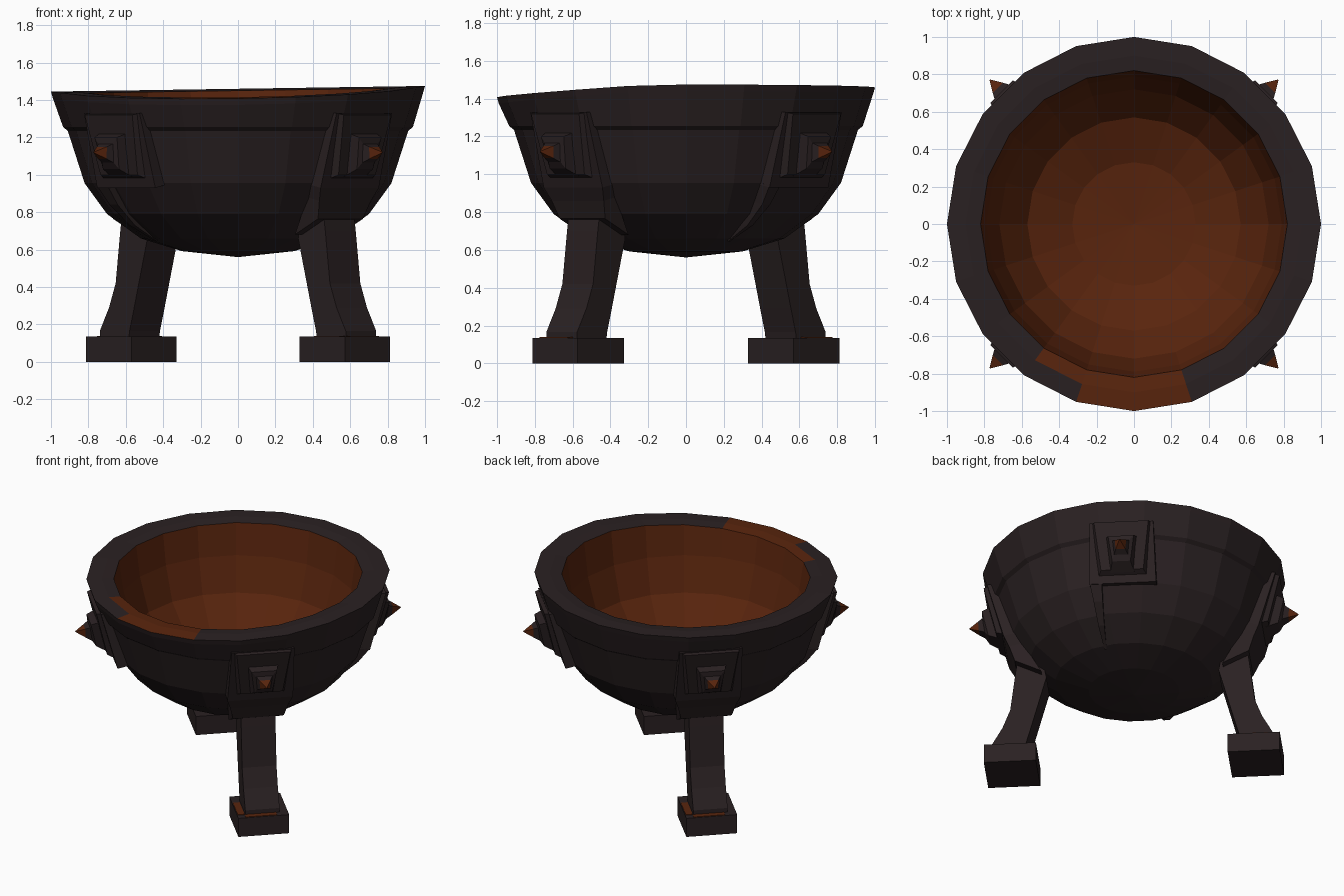
import bpy, bmesh, math

if "Cube" in bpy.data.objects:
    bpy.data.objects.remove(bpy.data.objects["Cube"])


def material(name, rgb):
    m = bpy.data.materials.new(name)
    m.diffuse_color = (*rgb, 1)
    m.use_nodes = True
    m.node_tree.nodes["Principled BSDF"].inputs["Base Color"].default_value = m.diffuse_color
    return m


IRON = material("dark iron", (0.023, 0.015, 0.016))
RUST = material("rusty orange", (0.10, 0.018, 0.004))


def finish(name, bm):
    bmesh.ops.recalc_face_normals(bm, faces=bm.faces[:])
    me = bpy.data.meshes.new(name)
    bm.to_mesh(me)
    bm.free()
    me.materials.append(IRON)
    me.materials.append(RUST)
    return me


def place(name, me, angle=0):
    ob = bpy.data.objects.new(name, me)
    ob.rotation_euler.z = angle
    bpy.context.collection.objects.link(ob)


def loft(bm, rings, rust_from=99):
    """Skin a list of four-point rings and cap both ends."""
    vs = [[bm.verts.new(p) for p in r] for r in rings]
    bm.faces.new(vs[0])
    bm.faces.new(vs[-1])
    for k, (a, b) in enumerate(zip(vs, vs[1:])):
        for i in range(4):
            j = (i + 1) % 4
            f = bm.faces.new((a[i], a[j], b[j], b[i]))
            f.material_index = int(k >= rust_from)


def bar(ro, zo, ri, zi, y1, y0=None):
    """Cross-section across a leg: outer and inner radius with heights, side limits."""
    y0 = -y1 if y0 is None else y0
    return [(ro, y0, zo), (ro, y1, zo), (ri, y1, zi), (ri, y0, zi)]


def panel(rt, zt, rb, zb, ht, hb):
    """Upright trapezoid facing outwards: top and bottom radius, height, half width."""
    return [(rt, -ht, zt), (rt, ht, zt), (rb, hb, zb), (rb, -hb, zb)]


# Bowl: 20-sided lathe, from the outside bottom over the rim to the inside bottom
N = 20
profile = [(0.30, 0.592), (0.52, 0.66), (0.70, 0.79), (0.82, 0.955), (0.91, 1.235),
           (0.935, 1.255), (0.99, 1.425), (1.0, 1.46), (0.90, 1.46), (0.82, 1.45),
           (0.79, 1.22), (0.72, 0.98), (0.57, 0.79), (0.33, 0.69)]
bm = bmesh.new()
rings = []
for k, (r, z) in enumerate(profile):
    ring = []
    for i in range(N):
        a = 2 * math.pi * i / N
        x, y = r * math.cos(a), r * math.sin(a)
        # the rim is worn: it leans and dips at the front
        dz = 0.015 * x - 0.065 * max(0, -y - 0.2) if 6 <= k <= 9 else 0
        ring.append(bm.verts.new((x, y, z + dz)))
    rings.append(ring)
for k in range(len(rings) - 1):
    for i in range(N):
        j = (i + 1) % N
        f = bm.faces.new((rings[k][i], rings[k][j], rings[k + 1][j], rings[k + 1][i]))
        worn = (k in (7, 8) and i in (14, 15)) or (k == 8 and i == 13)
        f.material_index = int(k >= 9 or worn)
for ring, z, mat in ((rings[0], 0.56, 0), (rings[-1], 0.66, 1)):
    c = bm.verts.new((0, 0, z))
    for i in range(N):
        f = bm.faces.new((ring[i], ring[(i + 1) % N], c))
        f.material_index = mat
place("bowl", finish("bowl", bm))

# Parts modelled along +x: leg_parts for the two corners with legs,
# stub_parts for the two without, shared_parts for all four
leg_parts, stub_parts, shared_parts = {}, {}, {}

# Curved leg
bm = bmesh.new()
loft(bm, [bar(0.93, 0.13, 0.71, 0.13, 0.115), bar(0.93, 0.165, 0.705, 0.165, 0.115),
          bar(0.86, 0.29, 0.67, 0.29, 0.115), bar(0.81, 0.42, 0.635, 0.42, 0.115),
          bar(0.775, 0.70, 0.57, 0.66, 0.115), bar(0.76, 0.80, 0.60, 0.80, 0.115)])
leg_parts["leg"] = finish("leg", bm)

# Square foot with rusty strips on its top ledge
bm = bmesh.new()
loft(bm, [bar(0.98, z, 0.635, z, 0.17) for z in (0, 0.135)])
leg_parts["foot"] = finish("foot", bm)
bm = bmesh.new()
for x0, x1, y0, y1 in ((0.935, 0.975, -0.12, 0.09), (0.74, 0.93, -0.165, -0.12)):
    loft(bm, [[(x0, y0, z), (x1, y0, z), (x1, y1, z), (x0, y1, z)] for z in (0.132, 0.139)])
for f in bm.faces:
    f.material_index = 1
leg_parts["foot_rust"] = finish("foot_rust", bm)

# Full brace joining a leg to the bowl
brace_top = [bar(0.955, 1.33, 0.86, 1.33, 0.21), bar(0.845, 0.93, 0.75, 0.95, 0.22)]
bm = bmesh.new()
loft(bm, brace_top + [bar(0.81, 0.86, 0.72, 0.88, 0.195),
                      bar(0.775, 0.765, 0.60, 0.68, 0.17)])
leg_parts["brace"] = finish("brace", bm)

# Broken brace where the leg is missing: upper part and a sliver down one side
bm = bmesh.new()
loft(bm, brace_top)
loft(bm, [bar(0.845, 0.94, 0.75, 0.96, -0.14, -0.22),
          bar(0.77, 0.84, 0.68, 0.86, -0.14, -0.20),
          bar(0.64, 0.73, 0.57, 0.75, -0.14, -0.18),
          bar(0.47, 0.645, 0.45, 0.68, -0.14, -0.155)])
stub_parts["broken_brace"] = finish("broken_brace", bm)

# Raised plate on the brace
bm = bmesh.new()
loft(bm, [panel(0.93, 1.33, 0.83, 0.97, 0.20, 0.17),
          panel(0.98, 1.32, 0.90, 1.00, 0.18, 0.14)])
shared_parts["plate"] = finish("plate", bm)

# Boss with a spike, rusty at the tip
bm = bmesh.new()
loft(bm, [panel(0.92, 1.23, 0.88, 0.99, 0.11, 0.08),
          panel(1.00, 1.20, 0.96, 1.03, 0.085, 0.06),
          panel(1.00, 1.165, 0.985, 1.065, 0.055, 0.045),
          panel(1.03, 1.15, 1.025, 1.085, 0.038, 0.032),
          panel(1.09, 1.122, 1.09, 1.118, 0.002, 0.002)], rust_from=3)
shared_parts["spike"] = finish("spike", bm)

# Legs stand front right and back left only; the other corners carry stubs
for side, deg, own in (("back_right", 45, stub_parts), ("back_left", 135, leg_parts),
                       ("front_left", 225, stub_parts), ("front_right", 315, leg_parts)):
    for part, me in {**own, **shared_parts}.items():
        place(f"{side}_{part}", me, math.radians(deg))
